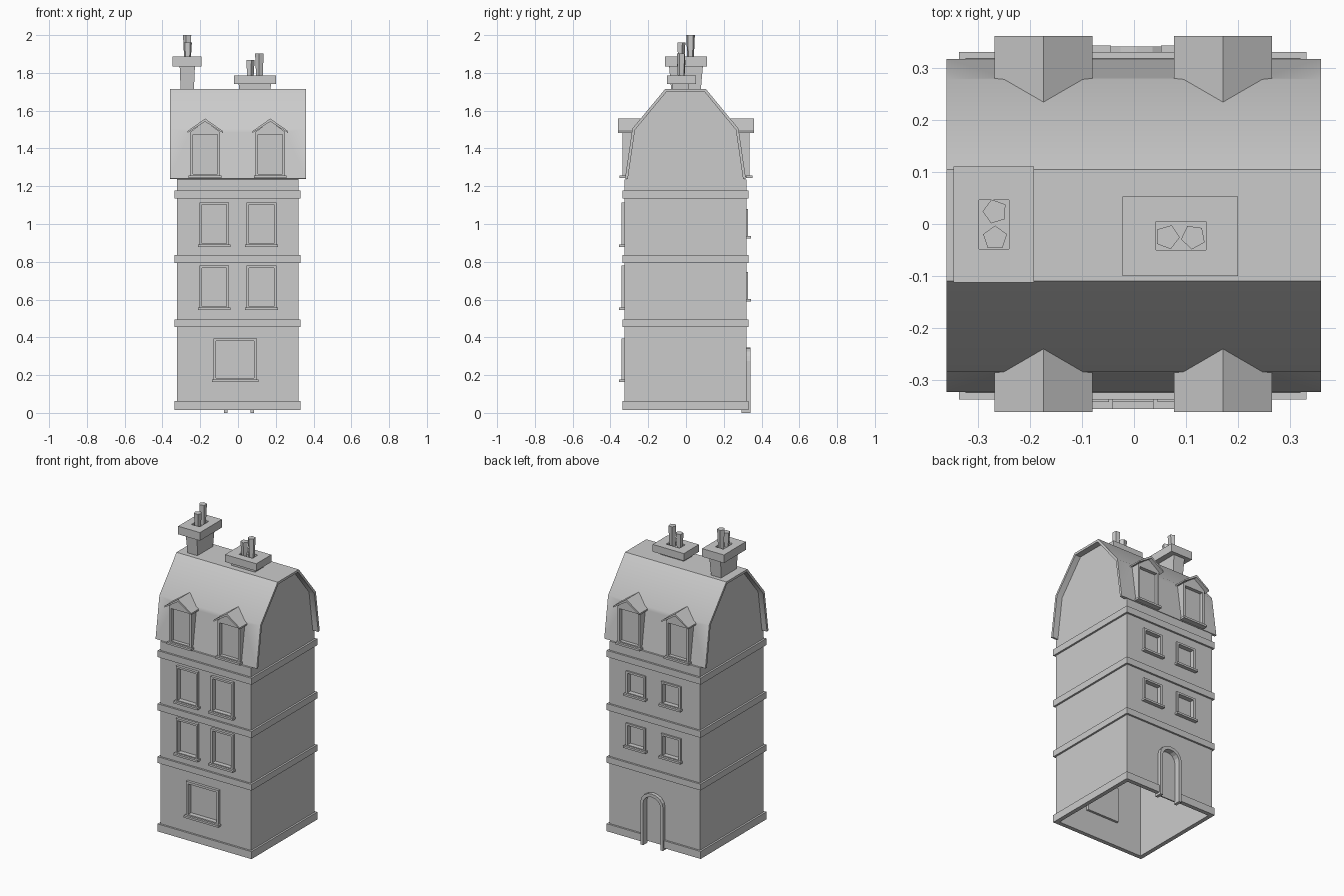
import bpy, bmesh, math
from mathutils import Vector, Matrix

if "Cube" in bpy.data.objects:
    bpy.data.objects.remove(bpy.data.objects["Cube"])

stone = bpy.data.materials.new("plain_grey")
stone.use_nodes = True
GREY = (0.6, 0.6, 0.6, 1)
stone.diffuse_color = GREY
stone.node_tree.nodes["Principled BSDF"].inputs["Base Color"].default_value = GREY


def finish(name, bm):
    bmesh.ops.recalc_face_normals(bm, faces=bm.faces)
    mesh = bpy.data.meshes.new(name)
    bm.to_mesh(mesh)
    bm.free()
    mesh.materials.append(stone)
    ob = bpy.data.objects.new(name, mesh)
    bpy.context.collection.objects.link(ob)
    return ob


def add_box(bm, lo, hi):
    lo, hi = Vector(lo), Vector(hi)
    mat = Matrix.Translation((lo + hi) / 2) @ Matrix.Diagonal((*(hi - lo), 1))
    return bmesh.ops.create_cube(bm, size=1, matrix=mat)["verts"]


def box(name, lo, hi, taper=1):
    bm = bmesh.new()
    verts = add_box(bm, lo, hi)
    mid = (Vector(lo) + Vector(hi)) / 2
    for v in verts:
        if v.co.z < mid.z:
            v.co.x = mid.x + (v.co.x - mid.x) * taper
            v.co.y = mid.y + (v.co.y - mid.y) * taper
    return finish(name, bm)


def prism(name, points, axis, a, b):
    """Extrude an outline along x (points are y, z) or y (points are x, z)."""
    bm = bmesh.new()
    at = (lambda p, t: (t, *p)) if axis == "x" else (lambda p, t: (p[0], t, p[1]))
    face = bm.faces.new([bm.verts.new(at(p, a)) for p in points])
    new = bmesh.ops.extrude_face_region(bm, geom=[face])["geom"]
    shift = (b - a, 0, 0) if axis == "x" else (0, b - a, 0)
    bmesh.ops.translate(bm, vec=shift, verts=[g for g in new if isinstance(g, bmesh.types.BMVert)])
    return finish(name, bm)


def apply(ob, kind, **settings):
    mod = ob.modifiers.new(kind, kind)
    for key, value in settings.items():
        setattr(mod, key, value)
    bpy.ops.object.select_all(action="DESELECT")
    bpy.context.view_layer.objects.active = ob
    ob.select_set(True)
    bpy.ops.object.modifier_apply(modifier=mod.name)


def shell(ob, drop, thickness):
    """Remove the faces picked by a rule and thicken the rest inward."""
    bm = bmesh.new()
    bm.from_mesh(ob.data)
    bmesh.ops.delete(bm, geom=[f for f in bm.faces if drop(f)], context="FACES")
    bm.to_mesh(ob.data)
    bm.free()
    apply(ob, "SOLIDIFY", thickness=thickness, offset=-1, use_even_offset=True)


def cut(ob, cutter):
    apply(ob, "BOOLEAN", operation="DIFFERENCE", solver="EXACT", object=cutter)


holes = bmesh.new()   # wall and roof openings behind the windows


def window(name, x0, x1, z0, z1, face, inner, s, rim=0.018, deep=0.03):
    """Framed window with a recessed pane; s is -1 at the front, 1 at the back."""
    ya, yb = sorted((s * face, s * inner))
    bm = bmesh.new()
    add_box(bm, (x0, ya, z0), (x1, yb, z1))
    bm.normal_update()
    front = [f for f in bm.faces if f.normal.y * s > 0.9]
    bmesh.ops.inset_region(bm, faces=front, thickness=rim)
    pane = bmesh.ops.extrude_discrete_faces(bm, faces=front)["faces"][0]
    bmesh.ops.translate(bm, vec=(0, -s * deep, 0), verts=pane.verts)
    finish(name, bm)
    e = 0.004
    add_box(holes, (x0 + e, ya - 0.02, z0 + e), (x1 - e, yb + 0.02, z1 - e))
    ya, yb = sorted((s * (face - 0.02), s * (face + 0.014)))
    box(name + "_sill", (x0 - 0.008, ya, z0 - 0.006), (x1 + 0.008, yb, z0 + 0.007))


# Hollow walls with gables, open underneath
walls = prism("walls", [(-.325, .015), (-.325, 1.235), (-.309, 1.24), (-.27, 1.5), (-.105, 1.7),
                        (.1, 1.7), (.264, 1.5), (.303, 1.24), (.319, 1.235), (.319, .015)],
              "x", -0.324, 0.32)
shell(walls, lambda f: f.normal.z < -0.9, 0.015)

# Horizontal bands
bands = []
for label, z0, z1 in (("base", .015, .063), ("first", .455, .495),
                      ("second", .793, .835), ("third", 1.135, 1.177)):
    band = box(label + "_band", (-0.336, -0.337, z0), (0.332, 0.331, z1))
    shell(band, lambda f: abs(f.normal.z) > 0.9, 0.018)
    bands.append(band)

# Mansard roof shell
roof = prism("roof", [(-.323, 1.24), (-.284, 1.505), (-.11, 1.715),
                      (.105, 1.715), (.278, 1.505), (.317, 1.24)], "x", -0.36, 0.359)
shell(roof, lambda f: abs(f.normal.x) > 0.9 or f.normal.z < -0.9, 0.015)

# Windows
for z in (0.55, 0.885):
    for x0, x1 in ((-.203, -.048), (.045, .203)):
        window("front_window", x0, x1, z, z + 0.23, 0.342, 0.295, -1)
for z in (0.595, 0.93):
    for x0, x1 in ((-.19, -.052), (.06, .198)):
        window("back_window", x0, x1, z, z + 0.15, 0.329, 0.288, 1)
window("large_front_window", -.13, .1, .17, .395, 0.342, 0.295, -1, rim=0.021)

# Dormers on both slopes
for s in (-1, 1):
    for x in (-0.174, 0.171):
        window("dormer", x - .079, x + .079, 1.25, 1.487, 0.337, 0.26, s, rim=0.02, deep=0.022)
        prism("dormer_gable", [(x - .079, 1.487), (x + .079, 1.487), (x, 1.545)],
              "y", s * 0.337, s * 0.22)
        prism("dormer_roof", [(x - .094, 1.482), (x, 1.542), (x + .094, 1.482),
                              (x + .094, 1.492), (x, 1.558), (x - .094, 1.492)],
              "y", s * 0.361, s * 0.2)

# Arched back door
def arch(half, spring, rise):
    steps = [math.pi * i / 8 for i in range(9)]
    top = [(0.005 + half * math.cos(a), spring + rise * math.sin(a)) for a in steps]
    return [(0.005 + half, 0)] + top + [(0.005 - half, 0)]


outer, inner = arch(0.08, 0.275, 0.07), arch(0.061, 0.272, 0.052)
prism("door_surround", outer + inner[::-1], "y", 0.295, 0.341)
prism("door", [(x, max(z, 0.015)) for x, z in inner], "y", 0.295, 0.303)
door_cutter = prism("door_cutter", [(x, z - 0.01) for x, z in arch(0.07, 0.275, 0.062)],
                    "y", 0.25, 0.4)
window_cutter = finish("window_cutter", holes)
for ob, cutter in ((walls, window_cutter), (walls, door_cutter),
                   (roof, window_cutter), (bands[0], door_cutter)):
    cut(ob, cutter)
for cutter in (door_cutter, window_cutter):
    bpy.data.objects.remove(cutter)

bpy.ops.object.select_all(action="DESELECT")
bpy.context.view_layer.objects.active = roof
roof.select_set(True)
bpy.ops.object.shade_smooth_by_angle(angle=math.radians(35))


# Chimneys: tapered stack, capped slab with a shallow pit, five-sided pots
def chimney(name, stack, slab, pit, pots, taper):
    box(name + "_stack", *stack, taper=taper)
    cap = box(name + "_cap", *slab)
    cutter = box("pit_cutter", *pit)
    cut(cap, cutter)
    bpy.data.objects.remove(cutter)
    for x, y, top, turn in pots:
        bm = bmesh.new()
        low = pit[0][2]
        bmesh.ops.create_cone(bm, segments=5, radius1=0.018, radius2=0.024, depth=top - low,
                              cap_ends=True, matrix=Matrix.Translation((x, y, (top + low) / 2))
                              @ Matrix.Rotation(turn, 4, "Z"))
        finish(name + "_pot", bm)


chimney("tall_chimney", ((-.309, -.09, 1.7), (-.228, .09, 1.84)),
        ((-.347, -.112, 1.835), (-.192, .111, 1.887)),
        ((-.298, -.048, 1.87), (-.24, .046, 1.9)),
        ((-.267, .024, 2.0, .3), (-.267, -.027, 1.962, 0)), 0.86)
chimney("short_chimney", ((.003, -.075, 1.7), (.175, .015, 1.745)),
        ((-.022, -.1, 1.74), (.2, .053, 1.787)),
        ((.042, -.05, 1.77), (.138, .005, 1.8)),
        ((.064, -.025, 1.867, .9), (.114, -.025, 1.903, .5)), 0.95)
